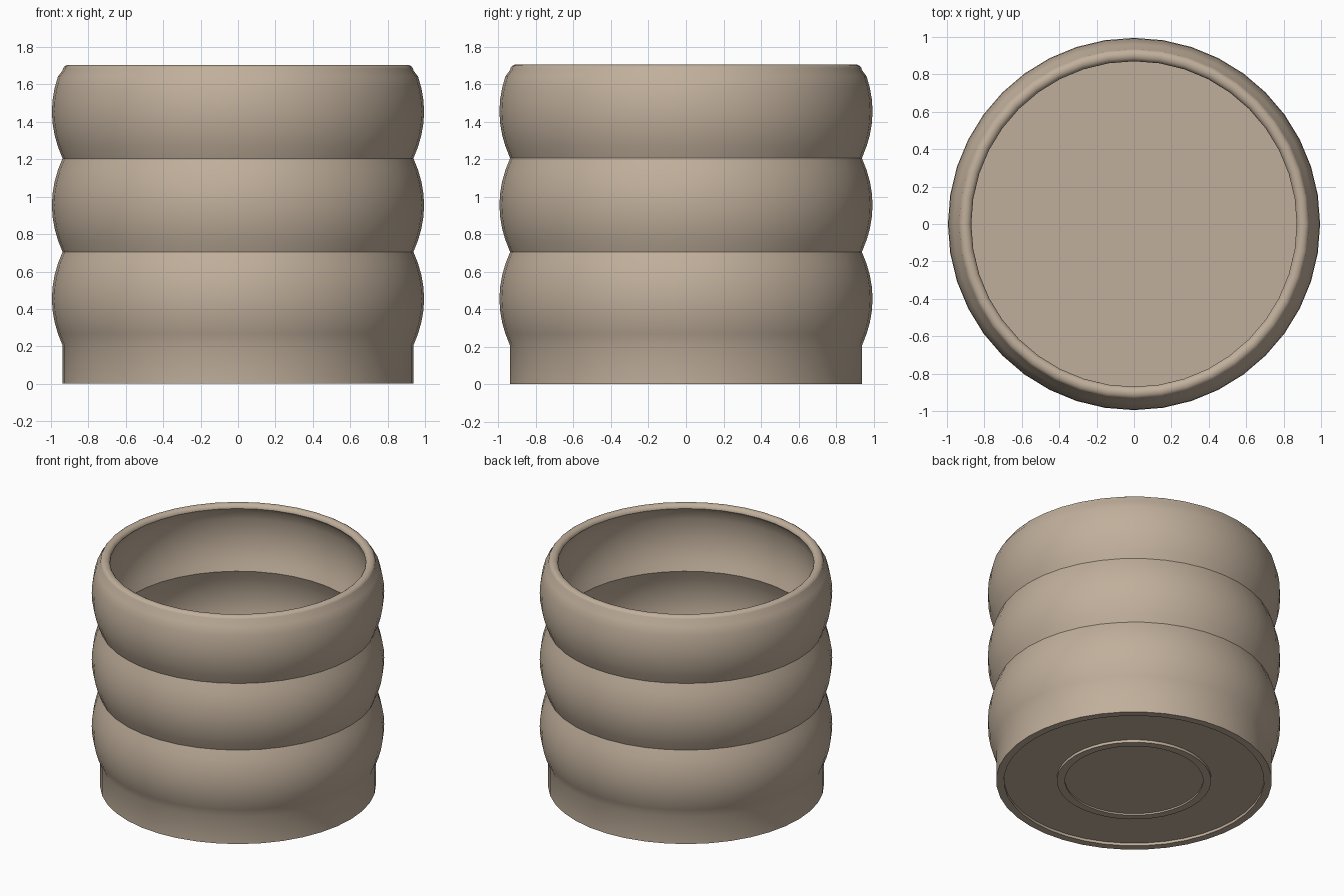
import bpy, bmesh, math

if "Cube" in bpy.data.objects:
    bpy.data.objects.remove(bpy.data.objects["Cube"])

SIDES = 40
BASE_TOP, BAND, BANDS = 0.205, 0.5, 3
R_OUT, R_IN, BULGE = 0.938, 0.87, 0.057

# Single warm clay colour
clay = bpy.data.materials.new("warm clay")
clay.use_nodes = True
colour = (0.53, 0.43, 0.33, 1)
clay.diffuse_color = colour
clay.node_tree.nodes["Principled BSDF"].inputs["Base Color"].default_value = colour


def bulges(radius, steps=8):
    """Stacked rounded bands, listed from the bottom up."""
    pts = []
    for i in range(BANDS * steps + 1):
        t = (i % steps) / steps
        r = radius + BULGE * 4 * t * (1 - t)
        pts.append((r, BASE_TOP + BAND * i / steps))
    return pts


def lathe(name, profile):
    """Turn a profile of radius and height about the z axis."""
    bm = bmesh.new()
    verts = [bm.verts.new((r, 0, z)) for r, z in profile]
    edges = [bm.edges.new(pair) for pair in zip(verts, verts[1:])]
    bmesh.ops.spin(bm, geom=verts + edges, cent=(0, 0, 0), axis=(0, 0, 1),
                   angle=math.tau, steps=SIDES, use_merge=True)
    bmesh.ops.remove_doubles(bm, verts=bm.verts, dist=0.0005)
    bmesh.ops.recalc_face_normals(bm, faces=bm.faces)
    mesh = bpy.data.meshes.new(name)
    bm.to_mesh(mesh)
    bm.free()
    mesh.materials.append(clay)
    obj = bpy.data.objects.new(name, mesh)
    bpy.context.collection.objects.link(obj)
    bpy.ops.object.select_all(action="DESELECT")
    obj.select_set(True)
    bpy.context.view_layer.objects.active = obj
    bpy.ops.object.shade_smooth_by_angle(angle=math.radians(35))
    return obj


# Underside: raised centre ring inside a shallow recess, then the foot rim
underside = [(0, 0.012), (0.47, 0.012), (0.47, 0), (0.525, 0),
             (0.525, 0.02), (0.885, 0.02), (0.885, 0), (R_OUT, 0)]

# Rounded lip joining the outer and inner walls
top = BASE_TOP + BAND * BANDS
mid, half = (R_OUT + R_IN) / 2, (R_OUT - R_IN) / 2
lip = [(mid + half * math.cos(a), top - 0.03 + 0.03 * math.sin(a))
       for a in (math.pi * i / 8 for i in range(9))]

outer = [p for p in bulges(R_OUT) if p[1] < top - 0.04]
inner = [p for p in reversed(bulges(R_IN)) if p[1] < top - 0.04]
floor = [(0, BASE_TOP)]

lathe("ribbed_pot", underside + outer + lip + inner + floor)
